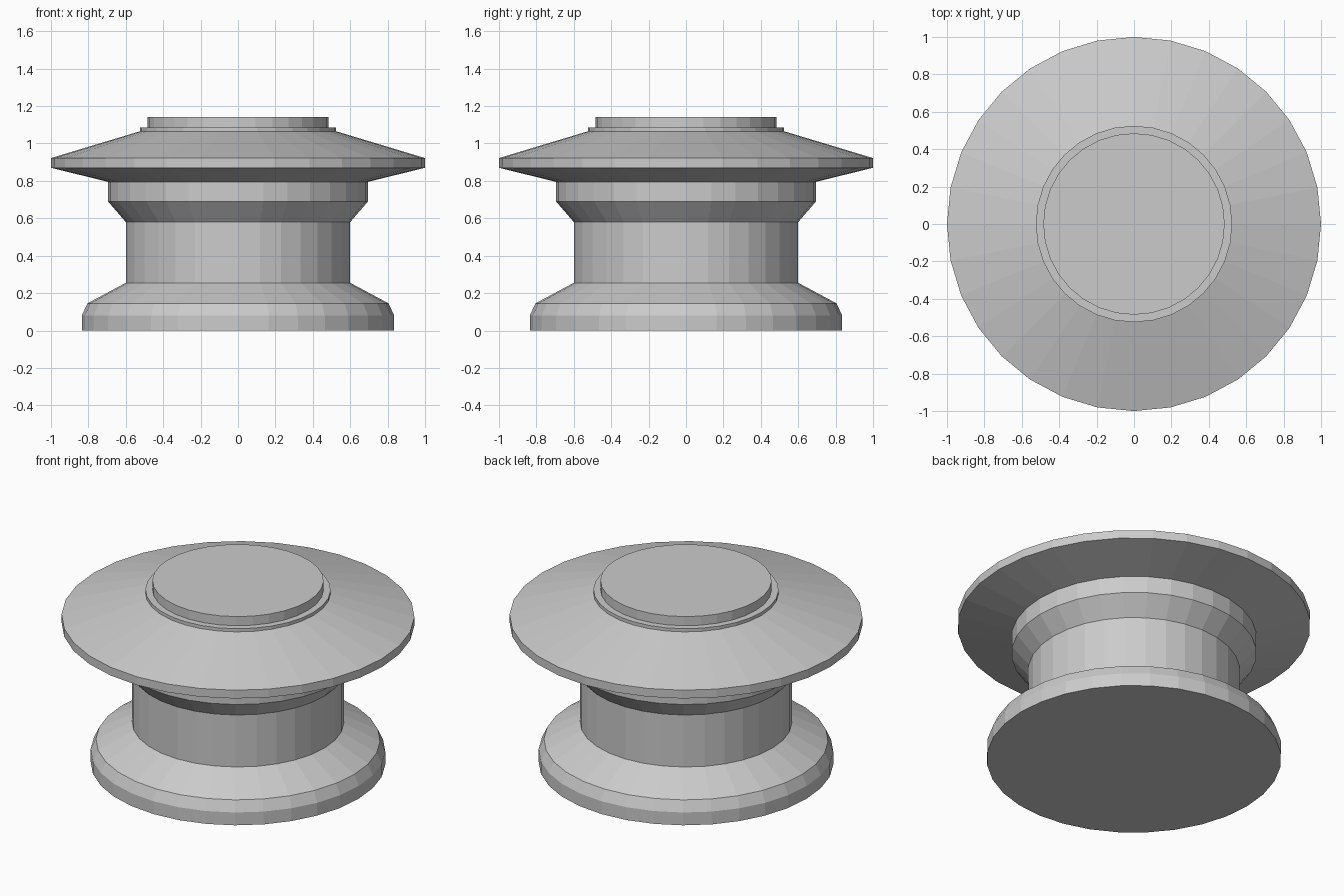
import bpy
import bmesh
from math import cos, sin, tau

SIDES = 32

cube = bpy.data.objects.get("Cube")
if cube:
    bpy.data.objects.remove(cube, do_unlink=True)

grey = bpy.data.materials.new("plain grey")
grey.use_nodes = True
grey.diffuse_color = (0.6, 0.6, 0.6, 1)
grey.node_tree.nodes["Principled BSDF"].inputs["Base Color"].default_value = grey.diffuse_color


def lathe(name, profile, cap_bottom=False, cap_top=False):
    """Turn (radius, height) points around z into a faceted shell."""
    bm = bmesh.new()
    rings = [[bm.verts.new((r * cos(tau * i / SIDES), r * sin(tau * i / SIDES), z))
              for i in range(SIDES)] for r, z in profile]
    for low, high in zip(rings, rings[1:]):
        for i in range(SIDES):
            j = (i + 1) % SIDES
            bm.faces.new((low[i], low[j], high[j], high[i]))
    if cap_bottom:
        bm.faces.new(rings[0][::-1])
    if cap_top:
        bm.faces.new(rings[-1])
    mesh = bpy.data.meshes.new(name)
    bm.to_mesh(mesh)
    bm.free()
    mesh.materials.append(grey)
    obj = bpy.data.objects.new(name, mesh)
    bpy.context.collection.objects.link(obj)
    return obj


# Stacked parts sharing their rims, so the outside is one continuous surface
lathe("base", [(0.835, 0), (0.835, 0.08), (0.805, 0.145), (0.6, 0.255)], cap_bottom=True)
lathe("column", [(0.6, 0.255), (0.6, 0.58)])
lathe("collar", [(0.6, 0.58), (0.695, 0.69), (0.695, 0.795)])
lathe("brim", [(0.695, 0.795), (1, 0.87), (1, 0.922), (0.525, 1.065)])
lathe("top_lip", [(0.525, 1.065), (0.525, 1.085), (0.485, 1.085)])
lathe("top_cap", [(0.485, 1.085), (0.485, 1.142)], cap_top=True)
